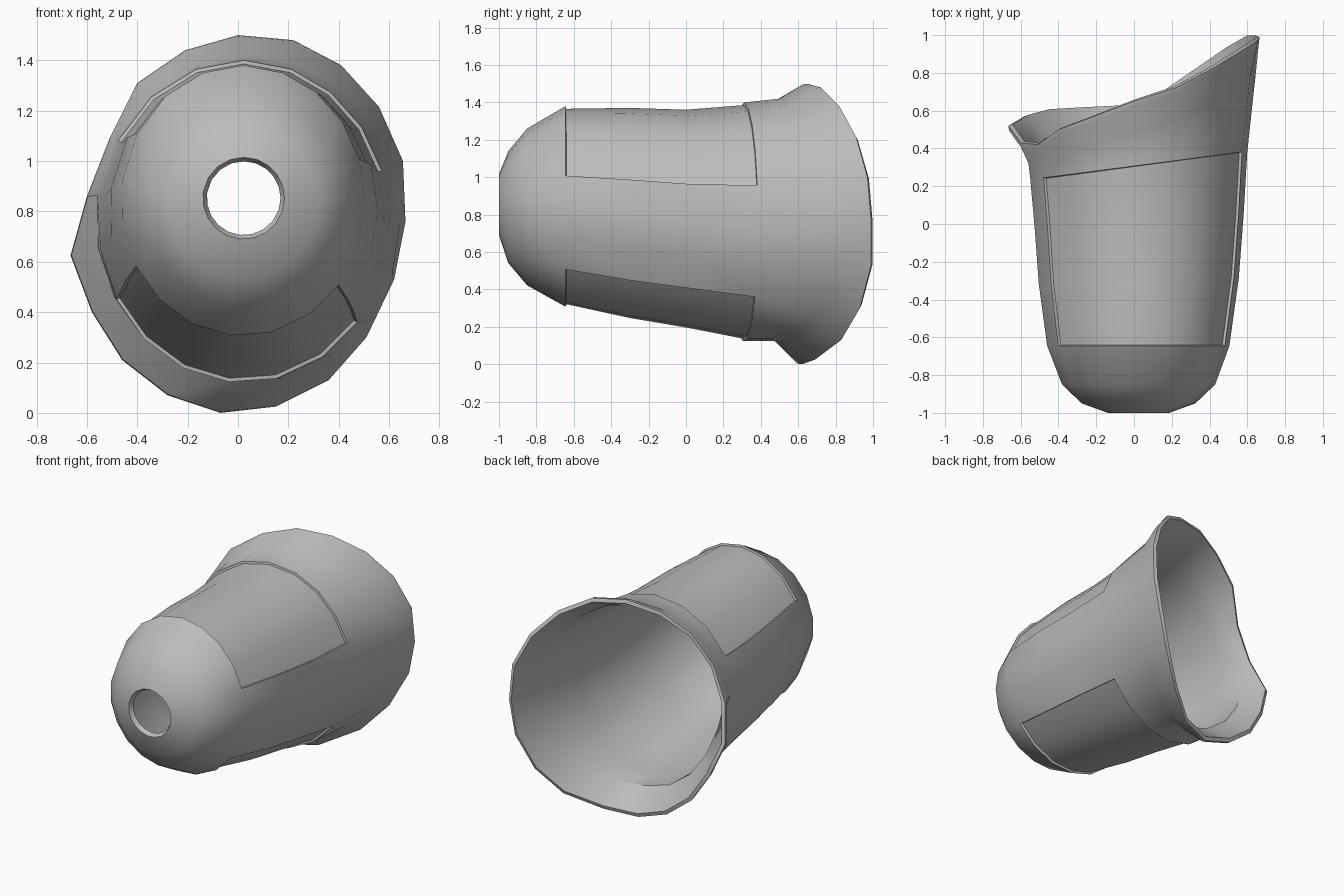
import bpy
import bmesh
import math

WALL = 0.025

# Remove the default cube
cube = bpy.data.objects.get("Cube")
if cube:
    bpy.data.objects.remove(cube, do_unlink=True)

# Matte grey plastic
grey = bpy.data.materials.new("matte_grey")
grey.use_nodes = True
grey.diffuse_color = (0.5, 0.5, 0.5, 1)
grey.node_tree.nodes["Principled BSDF"].inputs["Base Color"].default_value = (0.5, 0.5, 0.5, 1)

# Flared, wavy rim of the opening, clockwise from the top (x, y, z)
RIM = [
    (0, .65, 1.5), (.22, .72, 1.48), (.41, .82, 1.38), (.56, .91, 1.215),
    (.655, .97, 1), (.665, .99, .76), (.62, .99, .53), (.51, .93, .3),
    (.36, .83, .13), (.15, .69, .025), (-.07, .62, 0), (-.28, .61, .07),
    (-.46, .6, .21), (-.58, .57, .4), (-.665, .52, .625), (-.6, .43, .86),
    (-.51, .42, 1.09), (-.4, .5, 1.31), (-.21, .57, 1.44)]
SIDES = len(RIM)
ANGLES = [math.atan2((z - .76) / .75, x / .665) for x, y, z in RIM]

# Body sections from the end hole to the last ring before the flare:
# (y, left, right, bottom, top, slant of the ring)
SECTIONS = [
    (-1, -.14, .185, .69, 1.015, 0),
    (-.95, -.28, .325, .54, 1.14, 0),
    (-.85, -.385, .43, .42, 1.26, 0),
    (-.645, -.465, .505, .305, 1.38, 0),
    (-.3, -.51, .555, .23, 1.385, .03),
    (0, -.53, .58, .18, 1.375, .08),
    (.31, -.555, .6, .12, 1.4, .13)]
WINDOW_START = 3
WINDOW_END = len(SECTIONS) - 1


def body_ring(section, shrink=0.0):
    """Oval ring; shrink moves it inward to form the inner wall."""
    y, left, right, bottom, top, slant = section
    cx, cz = (left + right) / 2, (bottom + top) / 2
    rx, rz = (right - left) / 2 - shrink, (top - bottom) / 2 - shrink
    return [(cx + rx * math.cos(a), y + slant * math.cos(a) * rx, cz + rz * math.sin(a))
            for a in ANGLES]


def neck_ring(shrink=0.0):
    """Crease where the body turns out into the flare."""
    return [(.04 + (.605 - shrink) * math.cos(a),
             p[1] - .15 - .04 * math.cos(a),
             .77 + (.65 - shrink) * math.sin(a)) for a, p in zip(ANGLES, RIM)]


def rim_ring(scale, shift):
    """Copy of the rim, scaled about the opening and moved along y."""
    return [(x * scale, y + shift, .76 + (z - .76) * scale) for x, y, z in RIM]


# Outer skin, rolled lip, then inner skin back to the hole
rings = [body_ring(s) for s in SECTIONS]
rings += [neck_ring(), rim_ring(.995, -.025), rim_ring(1, 0), rim_ring(.967, .008)]
rings.append(neck_ring(WALL))
for s in reversed(SECTIONS):
    rings.append(body_ring(s, WALL))
# Dome wall keeps its depth around the hole
rings[-2] = [(x, y + .015, z) for x, y, z in rings[-2]]
rings[-1] = [(x, y + .03, z) for x, y, z in body_ring(SECTIONS[0], .016)]

bm = bmesh.new()
verts = [[bm.verts.new(p) for p in ring] for ring in rings]
grid = {}
for r in range(len(rings)):
    here, after = verts[r], verts[(r + 1) % len(rings)]
    for i in range(SIDES):
        j = (i + 1) % SIDES
        grid[r, i] = bm.faces.new((here[i], here[j], after[j], after[i]))
bmesh.ops.recalc_face_normals(bm, faces=bm.faces[:])

# Sunken windows on the top and on the underside
top_columns = [i % SIDES for i in range(SIDES - 3, SIDES + 4)]
bottom_columns = range(7, 13)
for columns in (top_columns, bottom_columns):
    patch = [grid[r, i] for r in range(WINDOW_START, WINDOW_END) for i in columns]
    bmesh.ops.inset_region(bm, faces=patch, thickness=.004, depth=-.014,
                           use_even_offset=True, use_boundary=True)

mesh = bpy.data.meshes.new("socket_shell")
bm.to_mesh(mesh)
bm.free()
mesh.materials.append(grey)
shell = bpy.data.objects.new("socket_shell", mesh)
bpy.context.collection.objects.link(shell)

# Smooth shading with crisp window and lip edges
bpy.ops.object.select_all(action='DESELECT')
shell.select_set(True)
bpy.context.view_layer.objects.active = shell
bpy.ops.object.shade_smooth_by_angle(angle=math.radians(32))
